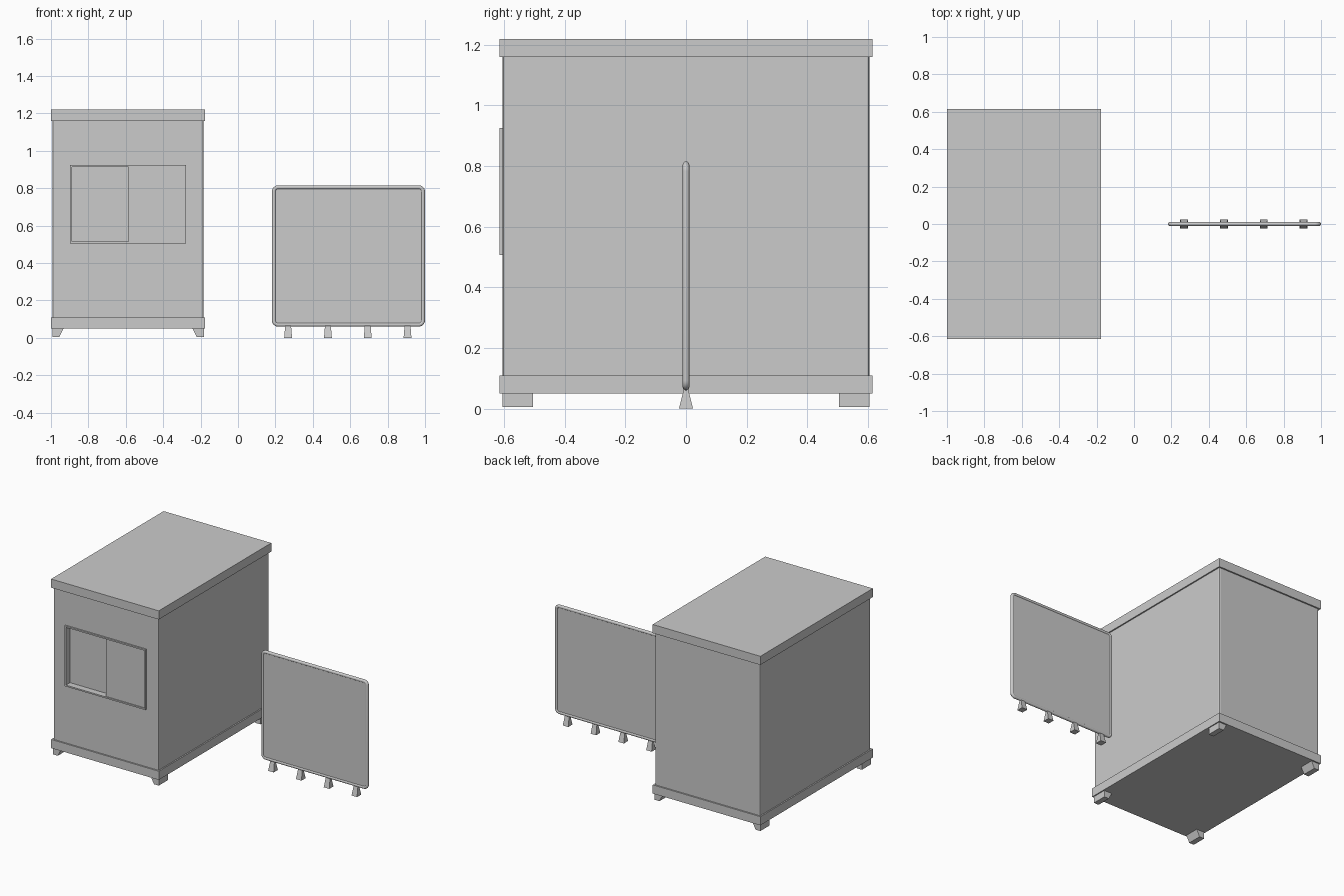
import bpy, bmesh, math
from mathutils import Vector

if "Cube" in bpy.data.objects:
    bpy.data.objects.remove(bpy.data.objects["Cube"])


def mesh_object(name, bm):
    bmesh.ops.recalc_face_normals(bm, faces=bm.faces)
    me = bpy.data.meshes.new(name)
    bm.to_mesh(me)
    bm.free()
    ob = bpy.data.objects.new(name, me)
    bpy.context.collection.objects.link(ob)
    return ob


def box(name, x0, x1, y0, y1, z0, z1):
    bm = bmesh.new()
    bmesh.ops.create_cube(bm, size=1)
    for v in bm.verts:
        v.co = Vector((x0 + (v.co.x + .5) * (x1 - x0),
                       y0 + (v.co.y + .5) * (y1 - y0),
                       z0 + (v.co.z + .5) * (z1 - z0)))
    return mesh_object(name, bm)


def extruded(name, profile, y0, y1):
    """Extrude an (x, z) profile along y."""
    bm = bmesh.new()
    face = bm.faces.new([bm.verts.new((x, y0, z)) for x, z in profile])
    ext = bmesh.ops.extrude_face_region(bm, geom=[face])["geom"]
    bmesh.ops.translate(bm, vec=(0, y1 - y0, 0),
                        verts=[g for g in ext if isinstance(g, bmesh.types.BMVert)])
    return mesh_object(name, bm)


def rounded_rect(x0, x1, z0, z1, r, steps=6):
    pts = []
    corners = [(x1 - r, z1 - r), (x0 + r, z1 - r), (x0 + r, z0 + r), (x1 - r, z0 + r)]
    for i, (cx, cz) in enumerate(corners):
        for s in range(steps + 1):
            a = math.pi / 2 * (i + s / steps)
            pts.append((cx + r * math.cos(a), cz + r * math.sin(a)))
    return pts


# Booth body with bevelled vertical corners
CX = -0.588
body = box("booth_body", -0.991, -0.185, -0.605, 0.605, 0.08, 1.19)
bm = bmesh.new()
bm.from_mesh(body.data)
upright = [e for e in bm.edges if abs(e.verts[0].co.z - e.verts[1].co.z) > 0.5]
bmesh.ops.bevel(bm, geom=upright, offset=0.008, segments=2, profile=0.5, affect='EDGES')
bm.to_mesh(body.data)
bm.free()

# Recess for the sliding window
WX0, WX1, WZ0, WZ1, T = -0.897, -0.277, 0.506, 0.925, 0.01
cutter = box("window_cutter", WX0 + T, WX1 - T, -0.7, -0.57, WZ0 + T, WZ1 - T)
cutter.hide_render = True
cutter.hide_set(True)
cut = body.modifiers.new("window_opening", 'BOOLEAN')
cut.operation = 'DIFFERENCE'
cut.solver = 'EXACT'
cut.object = cutter

# Window frame and the nearer right-hand pane
box("window_frame_left", WX0, WX0 + T, -0.615, -0.6, WZ0, WZ1)
box("window_frame_right", WX1 - T, WX1, -0.615, -0.6, WZ0, WZ1)
box("window_frame_bottom", WX0 + T, WX1 - T, -0.615, -0.6, WZ0, WZ0 + T)
box("window_frame_top", WX0 + T, WX1 - T, -0.615, -0.6, WZ1 - T, WZ1)
box("window_sliding_pane", -0.585, WX1 - T, -0.608, -0.57, WZ0 + T, WZ1 - T)

# Base and roof slabs
box("base_slab", -1.0, -0.176, -0.615, 0.615, 0.05, 0.11)
box("roof_slab", -1.0, -0.176, -0.615, 0.615, 1.16, 1.22)

# Booth feet, sloped on the inside
for sx, side in ((-1, "left"), (1, "right")):
    prof = [(CX + sx * d, z) for d, z in
            ((0.405, 0.005), (0.405, 0.05), (0.345, 0.05), (0.368, 0.005))]
    extruded("front_foot_" + side, prof, -0.605, -0.505)
    extruded("back_foot_" + side, prof, 0.505, 0.605)

# Barrier panel
extruded("barrier_panel", rounded_rect(0.19, 0.991, 0.069, 0.806, 0.018), -0.006, 0.006)

# Barrier tube frame
R = 0.011
curve = bpy.data.curves.new("barrier_frame", 'CURVE')
curve.dimensions = '3D'
curve.bevel_depth = R
curve.bevel_resolution = 3
path = rounded_rect(0.181 + R, 1.0 - R, 0.06 + R, 0.816 - R, 0.022)
spline = curve.splines.new('POLY')
spline.points.add(len(path) - 1)
for p, (x, z) in zip(spline.points, path):
    p.co = (x, 0, z, 1)
spline.use_cyclic_u = True
frame = bpy.data.objects.new("barrier_frame", curve)
bpy.context.collection.objects.link(frame)
bpy.context.view_layer.objects.active = frame
frame.select_set(True)
bpy.ops.object.convert(target='MESH')
bpy.ops.object.shade_smooth_by_angle(angle=math.radians(40))

# Flared barrier feet
for i in range(4):
    x = 0.268 + i * 0.2128
    foot = box(f"barrier_foot_{i + 1}", -0.021, 0.021, -0.023, 0.023, 0, 0.066)
    for v in foot.data.vertices:
        if v.co.z > 0.03:
            v.co.x *= 0.75
            v.co.y *= 0.3
    foot.location.x = x
